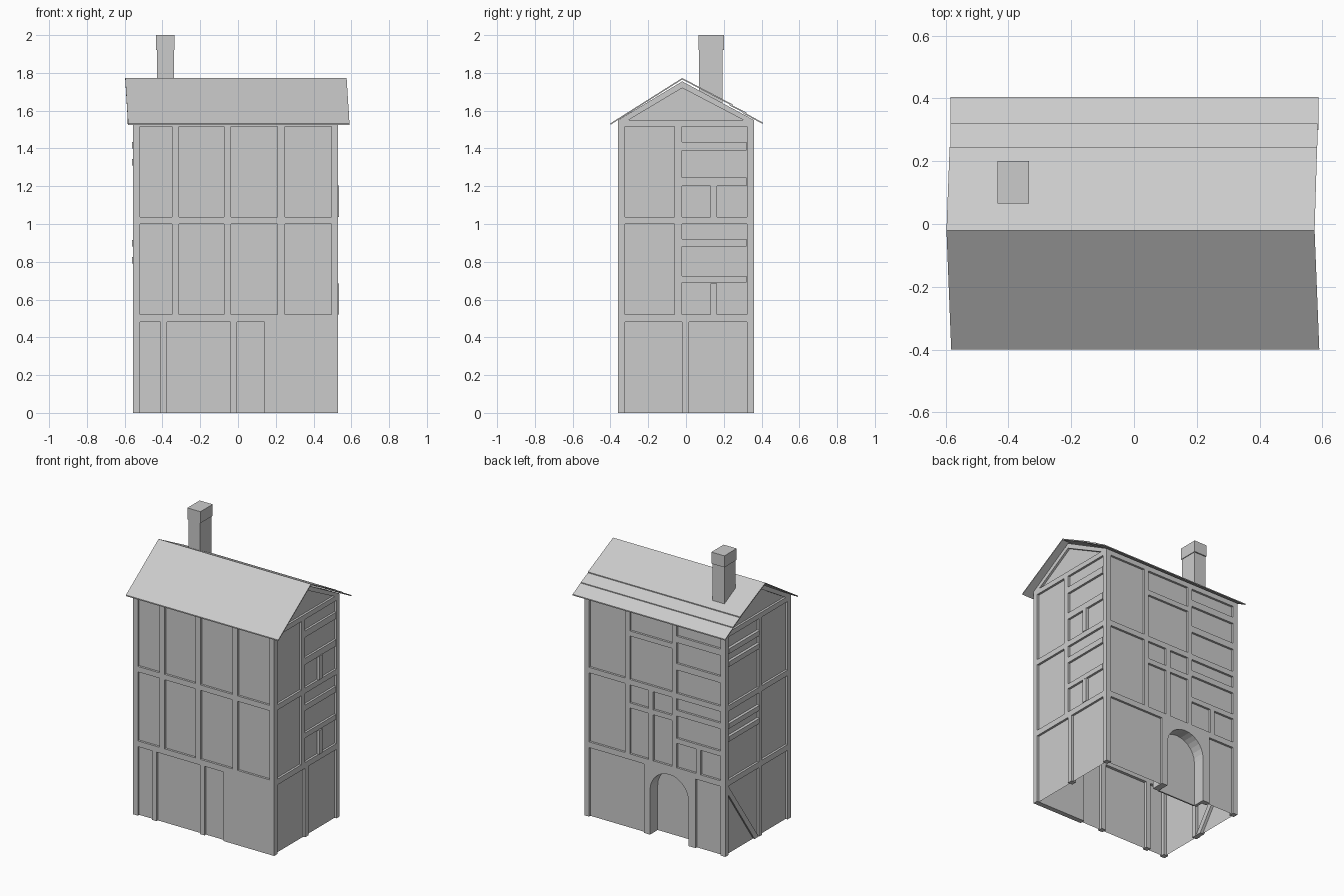
import bpy, bmesh, math
from mathutils import Vector

if "Cube" in bpy.data.objects:
    bpy.data.objects.remove(bpy.data.objects["Cube"])

X0, X1, Y = -0.555, 0.53, 0.36      # outer planes of the timber frame
INSET, DEPTH, W = 0.015, 0.035, 0.036
RIDGE_Y, RIDGE_Z = -0.02, 1.765


def finish(name, bm, normals=True):
    if normals:
        bmesh.ops.recalc_face_normals(bm, faces=bm.faces)
    me = bpy.data.meshes.new(name)
    bm.to_mesh(me)
    bm.free()
    ob = bpy.data.objects.new(name, me)
    bpy.context.collection.objects.link(ob)
    return ob


def add_prism(bm, pts, offset):
    """Polygon extruded along an offset vector."""
    f = bm.faces.new([bm.verts.new(p) for p in pts])
    r = bmesh.ops.extrude_face_region(bm, geom=[f], use_keep_orig=True)
    for v in r["geom"]:
        if isinstance(v, bmesh.types.BMVert):
            v.co += Vector(offset)


def add_box(bm, x0, x1, y0, y1, z0, z1):
    add_prism(bm, [(x0, y0, z0), (x1, y0, z0), (x1, y1, z0), (x0, y1, z0)], (0, 0, z1 - z0))


def on_side(side, u, z, d):
    """Point on a facade: u along it, z up, d inward from the frame plane."""
    return {"front": (u, -Y + d, z), "back": (u, Y - d, z),
            "left": (X0 + d, u, z), "right": (X1 - d, u, z)}[side]


def slab(bm, side, poly, d0=0.0, d1=DEPTH):
    pts = [Vector(on_side(side, u, z, d0)) for u, z in poly]
    off = Vector(on_side(side, 0, 0, d1)) - Vector(on_side(side, 0, 0, d0))
    add_prism(bm, pts, off)


def beam(bm, side, u0, u1, z0, z1, proud=0.0):
    slab(bm, side, [(u0, z0), (u1, z0), (u1, z1), (u0, z1)], -proud)


# Arch outline in the back wall
AX0, AX1, SPRING = -0.27, 0.025, 0.31
ac, ar = (AX0 + AX1) / 2, (AX1 - AX0) / 2
arch = [(AX0, 0)] + [(ac - ar * math.cos(math.pi * i / 14),
                      SPRING + ar * math.sin(math.pi * i / 14)) for i in range(15)] + [(AX1, 0)]

# Plaster walls: open shell with gables
bm = bmesh.new()
ew = 1.55
for side, lo, hi in (("front", X0, X1), ("left", -Y, Y), ("right", -Y, Y), ("back", X0, X1)):
    lo, hi = lo + INSET, hi - INSET
    poly = [(hi, 0), (hi, ew), (lo, ew), (lo, 0)]
    if side in ("left", "right"):
        poly.insert(2, (RIDGE_Y, RIDGE_Z - 0.01))
    if side == "back":
        poly += arch
    bm.faces.new([bm.verts.new(on_side(side, u, z, INSET)) for u, z in poly])
bmesh.ops.remove_doubles(bm, verts=bm.verts, dist=1e-5)
bmesh.ops.triangulate(bm, faces=[f for f in bm.faces if len(f.verts) > 5])
finish("plaster_walls", bm)

# Corner posts
bm = bmesh.new()
for x in (X0, X1 - W):
    for y in (-Y, Y - W):
        add_box(bm, x, x + W, y, y + W, 0, 1.54)
finish("corner_posts", bm)

# Floor and eaves beams around the house
bm = bmesh.new()
for z0, z1 in ((0.48, 0.52), (1.0, 1.038), (1.515, 1.55)):
    for side in ("front", "back"):
        beam(bm, side, X0, X1, z0, z1)
    for side in ("left", "right"):
        beam(bm, side, -Y, Y, z0, z1)
finish("floor_beams", bm)

# Front timbers and the flush ground floor panel
bm = bmesh.new()
for u in (-0.35, -0.075, 0.21):
    beam(bm, "front", u, u + 0.038, 0.52, 1.515)
for u in (-0.41, -0.04):
    beam(bm, "front", u, u + 0.035, 0, 0.48)
beam(bm, "front", 0.14, X1, 0, 0.48)
finish("front_timbers", bm)

# Right side timbers
bm = bmesh.new()
beam(bm, "right", -0.06, -0.02, 0.52, 1.515)
beam(bm, "right", -0.02, 0.015, 0, 0.48)
for z in (0.52, 1.038):
    beam(bm, "right", 0.13, 0.165, z, z + 0.165, 0.005)
for z0, z1 in ((0.69, 0.725), (0.88, 0.92), (1.20, 1.245), (1.39, 1.435)):
    beam(bm, "right", -0.02, 0.32, z0, z1)
finish("right_timbers", bm)

# Left side timbers with the diagonal brace
bm = bmesh.new()
beam(bm, "left", -0.045, -0.01, 0, 1.515)
for z in (0.79, 0.88, 1.31, 1.40):
    beam(bm, "left", -0.01, 0.325, z, z + 0.035, 0.005)
slab(bm, "left", [(-0.01, 0), (0.035, 0), (0.325, 0.42), (0.325, 0.48)], 0.003)
finish("left_timbers", bm)

# Back timbers
bm = bmesh.new()
for u in (0.18, -0.18):
    beam(bm, "back", u, u + W, 0.52, 1.515)
beam(bm, "back", 0.0, W, 0.52, 1.0)
beam(bm, "back", -0.144, 0.18, 0.84, 0.875)
beam(bm, "back", -0.144, 0.18, 1.34, 1.375)
for z0, z1 in ((0.69, 0.725), (0.88, 0.92), (1.20, 1.245), (1.39, 1.435)):
    beam(bm, "back", -0.52, -0.18, z0, z1)
beam(bm, "back", -0.365, -0.33, 0.52, 0.69)
beam(bm, "back", -0.325, -0.29, 0, 0.48)
finish("back_timbers", bm)

# Arched doorway surround and recessed door
bm = bmesh.new()
slab(bm, "back", [(0.07, 0), (0.07, 0.48), (-0.29, 0.48), (-0.29, 0)] + arch, 0, 0.09)
finish("arch_surround", bm)
bm = bmesh.new()
slab(bm, "back", arch, 0.085, 0.095)
finish("arched_door", bm)

# Gable rakes
bm = bmesh.new()
for side in ("left", "right"):
    for s in (-1, 1):
        slab(bm, side, [(s * Y, 1.55), (RIDGE_Y, RIDGE_Z - 0.01),
                        (RIDGE_Y, RIDGE_Z - 0.045), (s * (Y - 0.055), 1.55)])
finish("gable_rakes", bm)


def slope(bm, y0, z0, y1, z1, e0, e1, t=0.008):
    """Thin roof sheet from (y0, z0) to (y1, z1); e0, e1 are the end x values."""
    add_prism(bm, [(e0[0], y0, z0), (e0[1], y0, z0), (e1[1], y1, z1), (e1[0], y1, z1)], (0, 0, t))


# Roof: plain front slope, back slope laid in three overlapping courses
ridge_x, eave_x = (-0.597, 0.575), (-0.582, 0.59)
bm = bmesh.new()
slope(bm, -0.40, 1.525, RIDGE_Y, RIDGE_Z, eave_x, ridge_x)
finish("roof_front", bm)
bm = bmesh.new()
slope(bm, 0.245, 1.626, RIDGE_Y, RIDGE_Z, (-0.587, 0.583), ridge_x)
slope(bm, 0.32, 1.582, 0.23, 1.627, (-0.585, 0.585), (-0.585, 0.583))
slope(bm, 0.405, 1.53, 0.30, 1.587, (-0.585, 0.588), (-0.585, 0.588))
finish("roof_back", bm)

# Chimney
bm = bmesh.new()
add_box(bm, -0.43, -0.34, 0.07, 0.192, 1.58, 1.93)
add_box(bm, -0.435, -0.335, 0.065, 0.2, 1.92, 2.0)
finish("chimney", bm)
